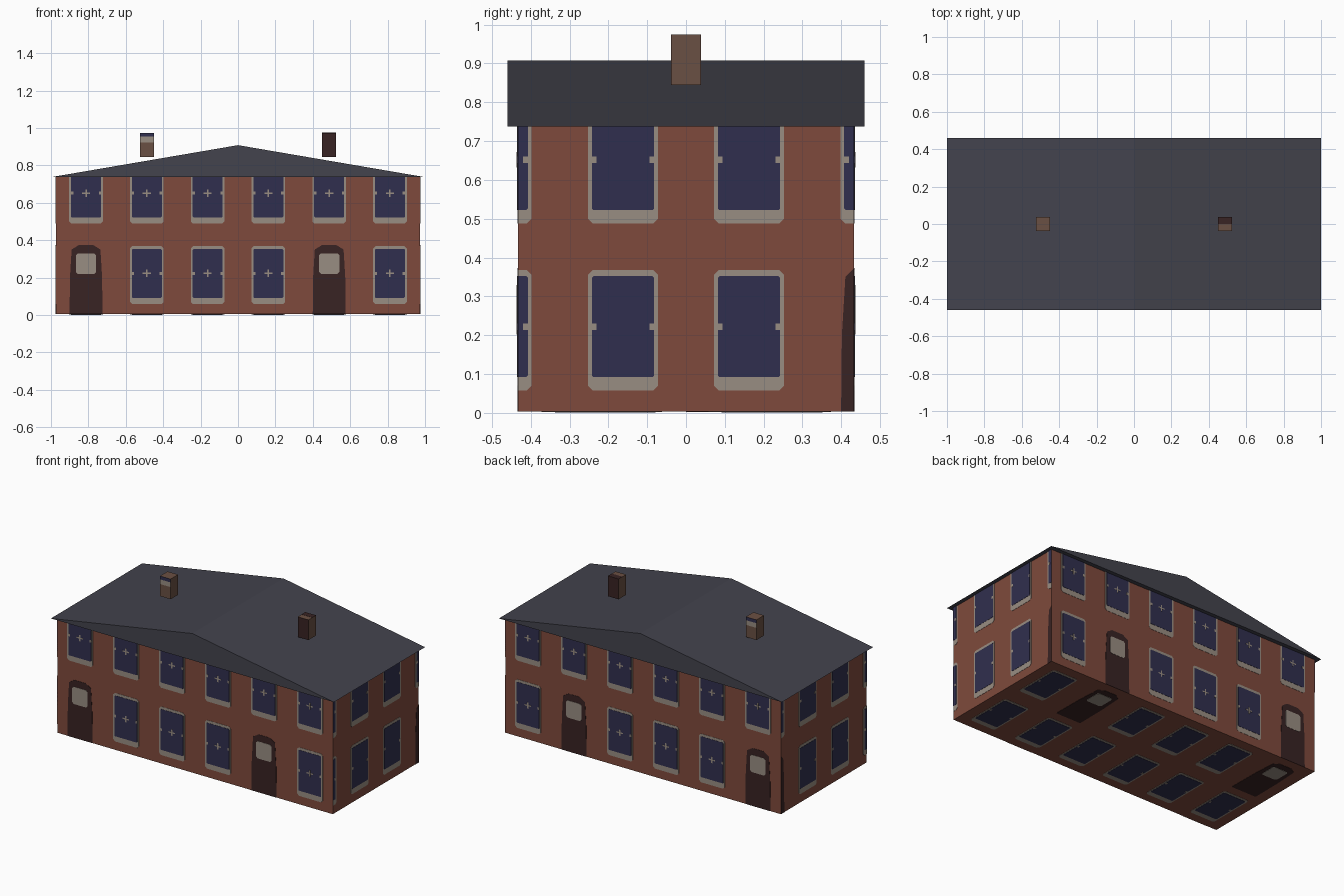
import bpy, bmesh
from mathutils import Vector

if "Cube" in bpy.data.objects:
    bpy.data.objects.remove(bpy.data.objects["Cube"], do_unlink=True)


def material(name, *rgb):
    linear = [(c / 255 / 12.92) if c < 11 else ((c / 255 + 0.055) / 1.055) ** 2.4 for c in rgb]
    mat = bpy.data.materials.new(name)
    mat.use_nodes = True
    mat.diffuse_color = (*linear, 1)
    bsdf = mat.node_tree.nodes["Principled BSDF"]
    bsdf.inputs["Base Color"].default_value = (*linear, 1)
    bsdf.inputs["Roughness"].default_value = 0.9
    return mat


BRICK = material("red brick", 127, 74, 60)
SLATE = material("roof slate", 67, 67, 77)
STACK = material("chimney brick", 106, 80, 67)
STONE = material("pale stone", 153, 141, 130)
GLASS = material("navy glass", 48, 47, 78)
DOOR = material("dark door", 56, 35, 35)

HALF_X, HALF_Y, EAVE, BASE = 0.973, 0.433, 0.737, 0.004
PITCH = 0.325                       # spacing of the window columns
REPEAT = 0.86                       # height of one full two-storey pattern
X, Y, Z = Vector((1, 0, 0)), Vector((0, 1, 0)), Vector((0, 0, 1))


def finish(name, bm, mat):
    bmesh.ops.recalc_face_normals(bm, faces=bm.faces)
    mesh = bpy.data.meshes.new(name)
    bm.to_mesh(mesh)
    bm.free()
    mesh.materials.append(mat)
    obj = bpy.data.objects.new(name, mesh)
    bpy.context.collection.objects.link(obj)
    return obj


def box(name, lo, hi, mat):
    bm = bmesh.new()
    bmesh.ops.create_cube(bm, size=1)
    lo, hi = Vector(lo), Vector(hi)
    for v in bm.verts:
        v.co = (lo + hi) / 2 + v.co * (hi - lo)
    return finish(name, bm, mat)


def prism(bm, points, push):
    """Closed solid from a flat outline pushed along a vector."""
    near = [bm.verts.new(p) for p in points]
    far = [bm.verts.new(p + push) for p in points]
    bm.faces.new(near)
    bm.faces.new(far)
    n = len(points)
    for i in range(n):
        j = (i + 1) % n
        bm.faces.new((near[i], near[j], far[j], far[i]))


def rounded(u, v, half, top, bottom, cut):
    """Rectangle with clipped corners, centred on u and based on v."""
    return [(u - half, v + bottom + cut), (u - half + cut, v + bottom),
            (u + half - cut, v + bottom), (u + half, v + bottom + cut),
            (u + half, v + top - cut), (u + half - cut, v + top),
            (u - half + cut, v + top), (u - half, v + top - cut)]


def rect(u, v, w, h):
    return [(u - w, v - h), (u + w, v - h), (u + w, v + h), (u - w, v + h)]


class Facade:
    """Collects thin plates on one flat wall, clipped to its limits."""
    def __init__(self, name, origin, u_axis, v_axis, normal, limits):
        self.name, self.origin, self.normal = name, origin, normal
        self.u_axis, self.v_axis, self.limits = u_axis, v_axis, limits
        self.parts = {}

    def plate(self, part, mat, outline, depth):
        u0, u1, v0, v1 = self.limits
        clipped = []
        for u, v in outline:
            p = (min(max(u, u0), u1), min(max(v, v0), v1))
            if p not in clipped:
                clipped.append(p)
        us, vs = zip(*clipped)
        if len(clipped) < 3 or max(us) - min(us) < 0.001 or max(vs) - min(vs) < 0.001:
            return
        bm, _ = self.parts.setdefault(part, (bmesh.new(), mat))
        points = [self.origin + self.u_axis * u + self.v_axis * v for u, v in clipped]
        prism(bm, points, self.normal * depth)

    def window(self, u, v, cross):
        self.plate("window_frames", STONE, rounded(u, v, 0.09, 0.368, 0.058, 0.012), 0.0015)
        self.plate("window_glass", GLASS, rounded(u, v, 0.08, 0.352, 0.092, 0.004), 0.0028)
        middle = v + 0.222
        for side in (-1, 1):
            self.plate("glazing_ticks", STONE, rect(u + side * 0.074, middle, 0.006, 0.008), 0.0036)
        if cross:
            self.plate("glazing_bars", STONE, rect(u, middle, 0.022, 0.004), 0.0036)
            self.plate("glazing_posts", STONE, rect(u, middle, 0.004, 0.02), 0.004)

    def door(self, u, v):
        right = [(0.088, 0), (0.086, 0.2), (0.077, 0.35), (0.04, 0.373)]
        outline = [(u + a, v + b) for a, b in right]
        outline += [(u - a, v + b) for a, b in reversed(right)]
        self.plate("doors", DOOR, outline, 0.0015)
        self.plate("door_panes", STONE, rounded(u, v, 0.054, 0.33, 0.22, 0.01), 0.003)

    def storeys(self, columns, upper, cross):
        for i in columns:
            u = (i - 2.5) * PITCH
            if i in (0, 4):
                self.door(u, 0)
            else:
                self.window(u, 0, cross)
            self.window(u, upper, cross)

    def build(self):
        for part, (bm, mat) in self.parts.items():
            finish(f"{self.name}_{part}", bm, mat)


# Brick body
box("house_walls", (-HALF_X, -HALF_Y, BASE), (HALF_X, HALF_Y, EAVE + 0.002), BRICK)

# Gabled roof with overhanging eaves
roof = bmesh.new()
prism(roof, [Vector((-1, -0.46, EAVE)), Vector((1, -0.46, EAVE)), Vector((0, -0.46, 0.908))],
      Y * 0.92)
finish("roof", roof, SLATE)

# Doors and windows on the four walls
for side, label in ((-1, "front"), (1, "back")):
    wall = Facade(label, Y * side * HALF_Y, X, Z, Y * side, (-HALF_X, HALF_X, BASE, EAVE))
    wall.storeys(range(6), REPEAT / 2, True)
    wall.build()
for side, label in ((-1, "right_side"), (1, "left_side")):
    wall = Facade(label, X * side * HALF_X, Y, Z, X * side, (-HALF_Y, HALF_Y, BASE, EAVE))
    wall.storeys(range(1, 5), REPEAT / 2, False)
    wall.build()

# Matching pattern on the underside
floor = Facade("underside", Z * BASE, X, Y, -Z, (-HALF_X, HALF_X, -HALF_Y, HALF_Y))
floor.storeys(range(6), -REPEAT / 2, False)
floor.build()

# Chimneys with the same pattern carried over their faces
R, LOW, HIGH = 0.0375, 0.845, 0.974
for cx, label in ((-0.487, "right_chimney"), (0.487, "left_chimney")):
    box(label, (cx - R, -R, LOW), (cx + R, R, HIGH), STACK)
    for side, face in ((-1, "front"), (1, "back")):
        panel = Facade(f"{label}_{face}", Y * side * R, X, Z, Y * side, (cx - R, cx + R, LOW, HIGH))
        if cx < 0:
            panel.plate("pale_band", STONE, rect(cx, 0.938, R, 0.015), 0.001)
            panel.plate("navy_cap", GLASS, rect(cx, 0.9635, R, 0.0105), 0.001)
        else:
            panel.plate("dark_face", DOOR, rect(cx, 0.91, R, 0.07), 0.001)
        panel.build()
    if cx > 0:
        top = Facade(f"{label}_top", Z * HIGH, X, Y, Z, (cx - R, cx + R, 0, R))
        top.plate("dark_half", DOOR, rect(cx, R / 2, R, R / 2), 0.001)
        top.build()
